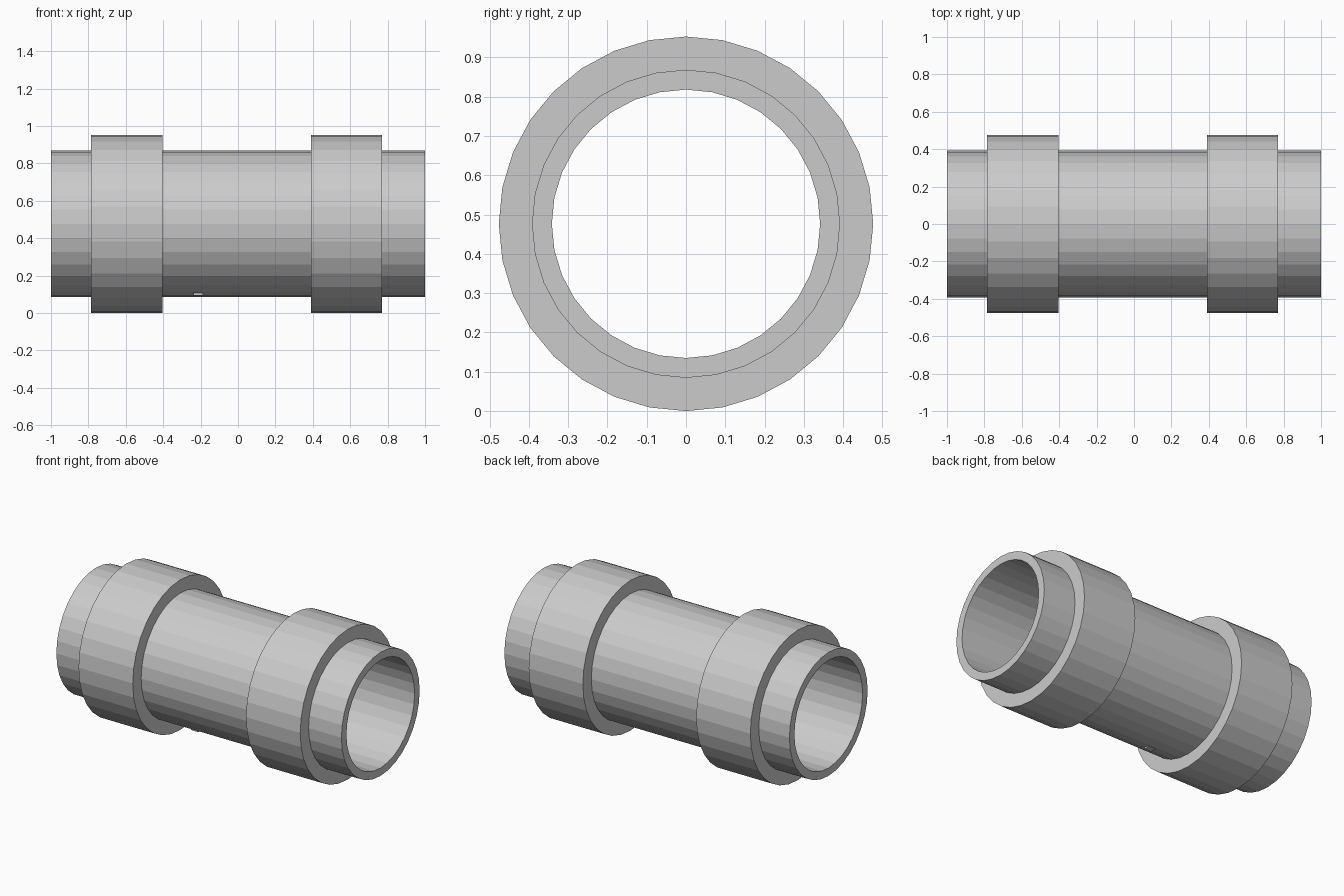
import bpy, bmesh, math

if "Cube" in bpy.data.objects:
    bpy.data.objects.remove(bpy.data.objects["Cube"])

AXIS_Z = 0.4765
SIDES = 32


def ring(name, x0, x1, r_in, r_out):
    """Hollow flat-faceted cylinder lying along x."""
    bm = bmesh.new()
    profile = [(x0, r_in), (x0, r_out), (x1, r_out), (x1, r_in)]
    loops = []
    for x, r in profile:
        loops.append([bm.verts.new((x,
                                    r * math.sin(2 * math.pi * i / SIDES),
                                    r * math.cos(2 * math.pi * i / SIDES)))
                      for i in range(SIDES)])
    for k in range(4):
        a, b = loops[k], loops[(k + 1) % 4]
        for i in range(SIDES):
            j = (i + 1) % SIDES
            bm.faces.new((a[i], a[j], b[j], b[i]))
    bmesh.ops.recalc_face_normals(bm, faces=bm.faces)
    mesh = bpy.data.meshes.new(name)
    bm.to_mesh(mesh)
    bm.free()
    obj = bpy.data.objects.new(name, mesh)
    obj.location.z = AXIS_Z
    bpy.context.collection.objects.link(obj)
    return obj


# Main open tube
ring("tube", -1.0, 1.0, 0.3415, 0.392)

# Two thick collars around the tube
ring("left_collar", -0.785, -0.405, 0.39, 0.4765)
ring("right_collar", 0.39, 0.77, 0.39, 0.4765)

# Tiny tab on the lower front of the tube
bpy.ops.mesh.primitive_cube_add(size=1, location=(-0.213, -0.11, 0.106))
tab = bpy.context.object
tab.name = "small_tab"
tab.scale = (0.05, 0.04, 0.024)
